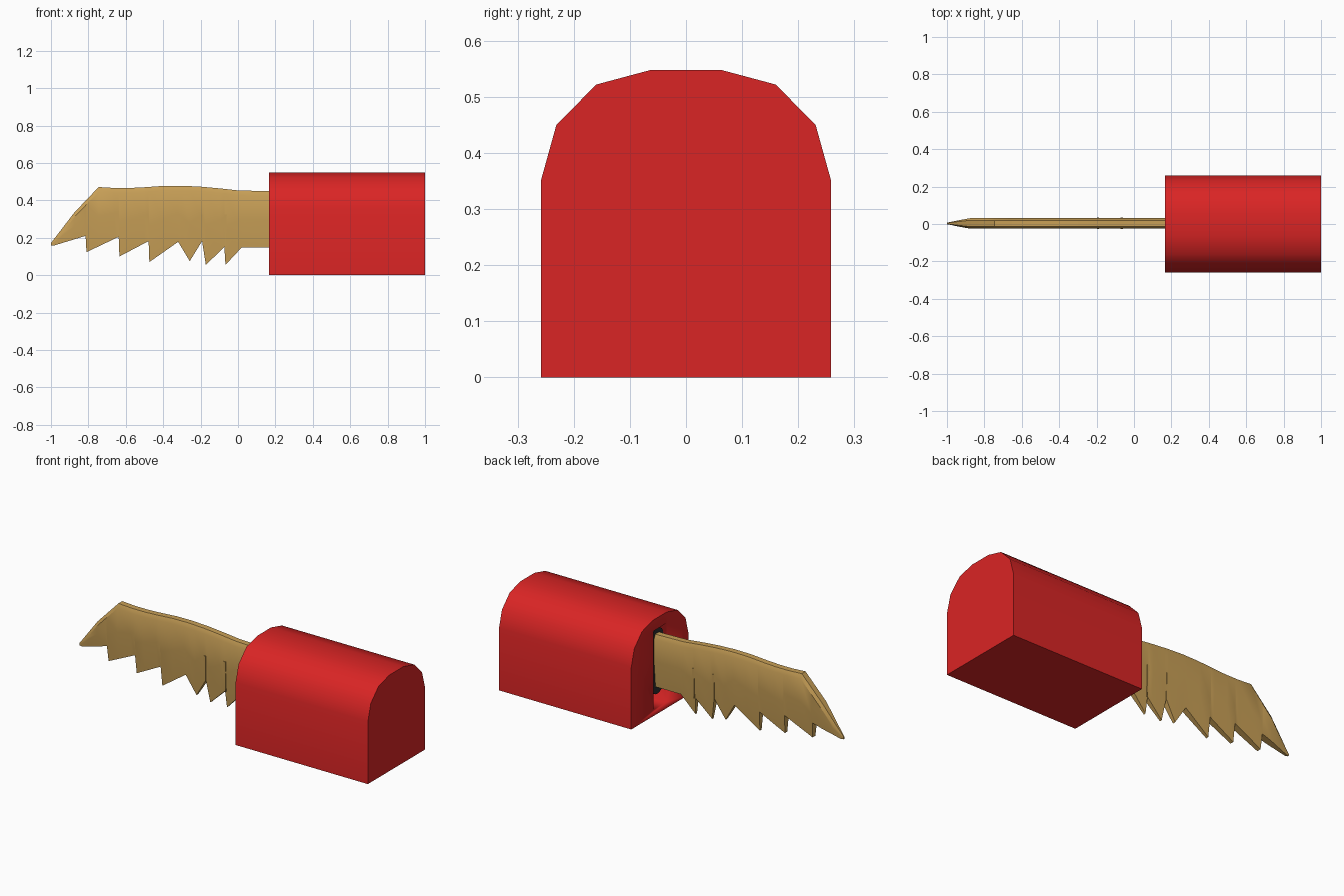
import bpy, bmesh, math

if "Cube" in bpy.data.objects:
    bpy.data.objects.remove(bpy.data.objects["Cube"])


def material(name, rgb):
    m = bpy.data.materials.new(name)
    m.diffuse_color = (*rgb, 1)
    m.use_nodes = True
    m.node_tree.nodes["Principled BSDF"].inputs["Base Color"].default_value = m.diffuse_color
    return m


red = material("red casing", (0.70, 0.018, 0.018))
brass = material("brass", (0.58, 0.35, 0.095))
black = material("dark rubber", (0.025, 0.026, 0.03))


def finish(name, bm, mat, angle=35):
    bmesh.ops.recalc_face_normals(bm, faces=bm.faces)
    me = bpy.data.meshes.new(name)
    bm.to_mesh(me)
    bm.free()
    ob = bpy.data.objects.new(name, me)
    bpy.context.collection.objects.link(ob)
    me.materials.append(mat)
    bpy.ops.object.select_all(action='DESELECT')
    ob.select_set(True)
    bpy.context.view_layer.objects.active = ob
    bpy.ops.object.shade_smooth_by_angle(angle=math.radians(angle))
    return ob


def prism(name, profile, x0, x1, mat):
    """Extrude a (y, z) profile along x."""
    bm = bmesh.new()
    f = bm.faces.new([bm.verts.new((x0, y, z)) for y, z in profile])
    new = bmesh.ops.extrude_face_region(bm, geom=[f])["geom"]
    for v in new:
        if isinstance(v, bmesh.types.BMVert):
            v.co.x = x1
    return finish(name, bm, mat)


# Casing: arched housing with a slot in its left end
half = [(0.258, 0), (0.258, 0.353), (0.231, 0.45), (0.16, 0.522), (0.063, 0.548)]
casing = prism("casing", half + [(-y, z) for y, z in reversed(half)], 0.165, 1.0, red)
slot = [(-0.057, 0.035), (0.057, 0.035), (0.057, 0.485), (-0.057, 0.485)]
cutter = prism("slot_cutter", slot, 0.1, 0.6, red)
cutter.hide_render = True
cutter.hide_set(True)
cut = casing.modifiers.new("slot", 'BOOLEAN')
cut.operation = 'DIFFERENCE'
cut.solver = 'EXACT'
cut.object = cutter

# Dark rounded collar gripping the blade inside the slot
r = 0.053
collar = []
for zc, start in ((0.425, 0), (0.155, 180)):
    for i in range(9):
        a = math.radians(start + i * 22.5)
        collar.append((r * math.cos(a), zc + r * math.sin(a)))
prism("collar", collar, 0.18, 0.595, black)

# Blade: columns along x between the spine curve and the toothed lower edge
spine = [(-1, 0.172), (-0.94, 0.25), (-0.875, 0.335), (-0.745, 0.471), (-0.66, 0.466),
         (-0.58, 0.466), (-0.5, 0.470), (-0.4, 0.477), (-0.3, 0.478), (-0.2, 0.473),
         (-0.1, 0.464), (0, 0.453), (0.165, 0.449), (0.3, 0.449)]
teeth = [(-1, 0.16), (-0.985, 0.158), (-0.815, 0.21), (-0.81, 0.123), (-0.638, 0.205),
         (-0.634, 0.1), (-0.478, 0.182), (-0.474, 0.07), (-0.32, 0.178), (-0.258, 0.075),
         (-0.192, 0.182), (-0.172, 0.055), (-0.073, 0.15), (-0.067, 0.055),
         (0.02, 0.148), (0.3, 0.148)]


def at(line, x):
    for (xa, za), (xb, zb) in zip(line, line[1:]):
        if x <= xb:
            return za + (zb - za) * (x - xa) / (xb - xa)
    return line[-1][1]


def thickness(x, z):
    t = 0.006 + 0.022 * min(1, max(0, (z - 0.05) / 0.24))
    if x < -0.88:
        k = (x + 1) / 0.12
        t = 0.005 + 0.023 * k if z > 0.2 else 0.005 + (t - 0.005) * k
    return t


bm = bmesh.new()
rings = []
for x in sorted({p[0] for p in spine + teeth}):
    top, low = at(spine, x), at(teeth, x)
    bevel = min(0.025, (top - low) * 0.3)
    mid = low + (top - low) * 0.5
    rows = [(low, thickness(x, low)), (mid, thickness(x, mid)),
            (top - bevel, thickness(x, top)), (top, 0.6 * thickness(x, top))]
    pts = [(t, z) for z, t in rows] + [(-t, z) for z, t in reversed(rows)]
    rings.append([bm.verts.new((x, y + 0.003, z)) for y, z in pts])
for a, b in zip(rings, rings[1:]):
    for i in range(8):
        j = (i + 1) % 8
        bm.faces.new((a[i], a[j], b[j], b[i]))
bm.faces.new(rings[0])
bm.faces.new(rings[-1])
finish("blade", bm, brass, 25)

# Two slim creases rising from the gaps beside the last teeth
for n, (x, low) in enumerate(((-0.192, 0.18), (-0.066, 0.15))):
    bm = bmesh.new()
    outline = [(x - 0.007, 0.325), (x + 0.006, 0.325), (x + 0.001, low), (x - 0.003, low)]
    a, b = ([bm.verts.new((px, 0.003 + s * (0.031 if pz > 0.3 else 0.021), pz))
             for px, pz in outline] for s in (-1, 1))
    bm.faces.new(a)
    bm.faces.new(b)
    for i in range(4):
        j = (i + 1) % 4
        bm.faces.new((a[i], a[j], b[j], b[i]))
    finish("blade_crease_%d" % (n + 1), bm, brass)
